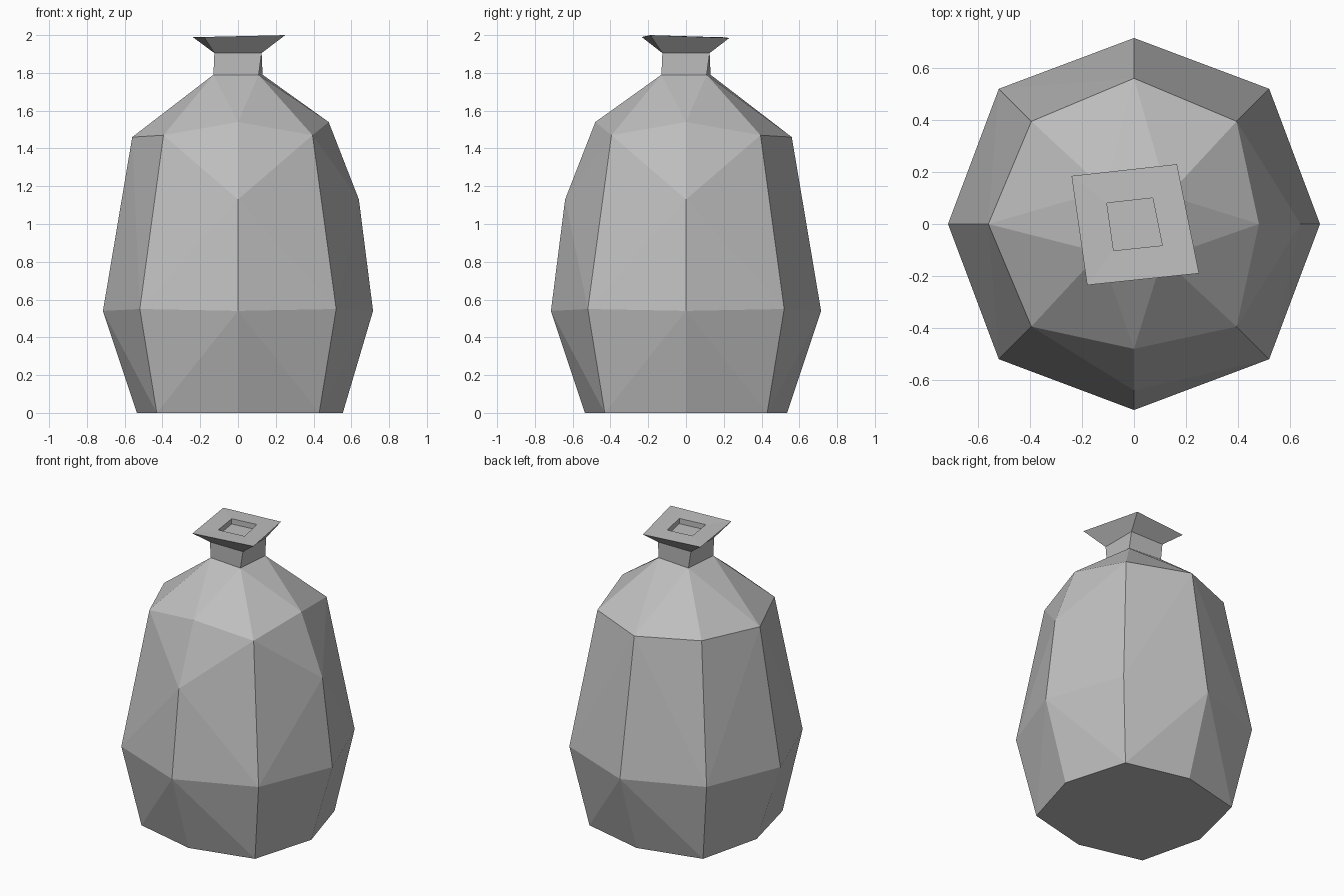
import bpy, bmesh
from math import sin, cos, radians

cube = bpy.data.objects.get("Cube")
if cube:
    bpy.data.objects.remove(cube, do_unlink=True)

grey = bpy.data.materials.new("plain grey cloth")
grey.use_nodes = True
colour = (0.52, 0.52, 0.52, 1)
grey.diffuse_color = colour
grey.node_tree.nodes["Principled BSDF"].inputs["Base Color"].default_value = colour


def polar(r, deg, z):
    return (r * cos(radians(deg)), r * sin(radians(deg)), z)


def finish(bm, name):
    bmesh.ops.recalc_face_normals(bm, faces=bm.faces)
    mesh = bpy.data.meshes.new(name)
    bm.to_mesh(mesh)
    bm.free()
    mesh.materials.append(grey)
    bpy.context.collection.objects.link(bpy.data.objects.new(name, mesh))


NECK_R, NECK_TURN, NECK_Z = 0.17, 40, 1.79

# Sack body: eight-sided, with corner columns between four side columns
bm = bmesh.new()
columns = []
for k in range(8):
    if k % 2:
        profile = [(0.608, 0), (0.735, 0.55), (0.558, 1.47)]
    elif k in (0, 6):  # fuller front and left sides carry an extra fold
        profile = [(0.555 if k == 0 else 0.535, 0), (0.715, 0.54), (0.64, 1.13), (0.48, 1.54)]
    else:
        profile = [(0.535, 0), (0.715, 0.54), (0.56, 1.46)]
    columns.append([bm.verts.new(polar(r, 45 * k, z)) for r, z in profile])
collar = [bm.verts.new(polar(NECK_R, NECK_TURN + 90 * j, NECK_Z)) for j in range(4)]

for k in range(0, 8, 2):
    side = columns[k]
    for step in (-1, 1):
        corner = columns[(k + step) % 8]
        knot = collar[(k // 2 + (0 if step == 1 else -1)) % 4]
        # lower band
        bm.faces.new((side[0], side[1], corner[0]))
        bm.faces.new((side[1], corner[1], corner[0]))
        # upper band
        bm.faces.new((side[1], side[2], corner[1]))
        bm.faces.new((side[2], corner[2], corner[1]))
        if len(side) == 4:
            bm.faces.new((side[2], side[3], corner[2]))
        # shoulder up to the neck
        bm.faces.new((side[-1], knot, corner[2]))
    bm.faces.new((side[-1], collar[k // 2 - 1], collar[k // 2]))
bm.faces.new([c[0] for c in columns])
finish(bm, "sack_body")

# Tied neck and flared mouth with a shallow square recess
bm = bmesh.new()
mouth = [(0.283, 54.3, 1.985), (0.303, 52.4, 1.99), (0.296, 52.5, 1.99), (0.314, 52.8, 2.0)]
rings = [
    [polar(NECK_R, NECK_TURN + 90 * j, NECK_Z) for j in range(4)],
    [polar(0.177, 45 + 90 * j, 1.905) for j in range(4)],
    [polar(r, a + 90 * j, z) for j, (r, a, z) in enumerate(mouth)],
    [polar(r * 0.435, a + 90 * j, 1.991) for j, (r, a, z) in enumerate(mouth)],
    [polar(r * 0.435, a + 90 * j, 1.955) for j, (r, a, z) in enumerate(mouth)],
]
rings = [[bm.verts.new(p) for p in ring] for ring in rings]
for low, high in zip(rings, rings[1:]):
    for j in range(4):
        n = (j + 1) % 4
        bm.faces.new((low[j], low[n], high[n], high[j]))
bm.faces.new(rings[-1])
bm.faces.new(rings[0][::-1])
finish(bm, "tied_neck")
